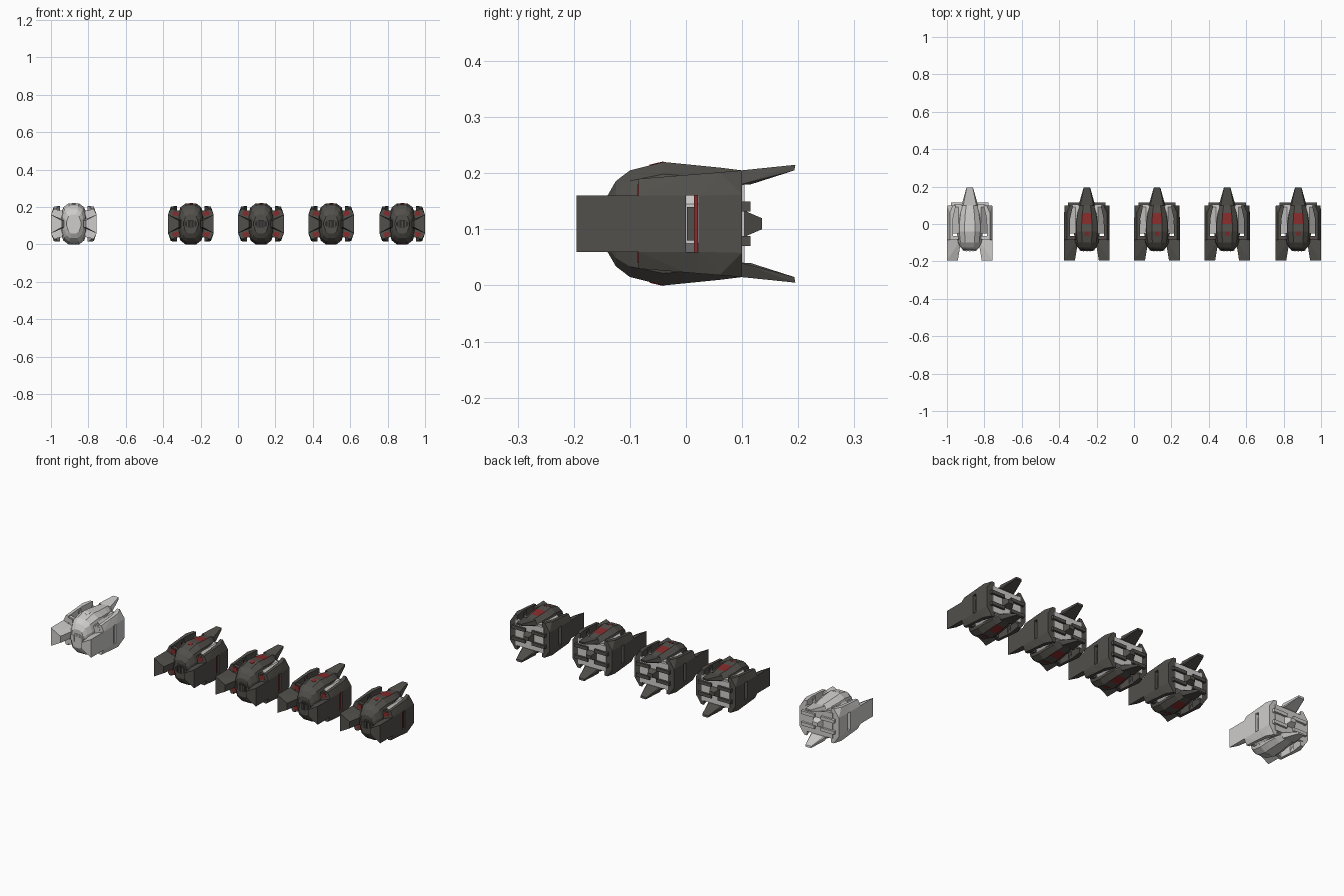
import bpy, bmesh, math

if "Cube" in bpy.data.objects:
    bpy.data.objects.remove(bpy.data.objects["Cube"])

MID = 0.11  # height of the symmetry plane


def material(name, rgb):
    m = bpy.data.materials.new(name)
    m.diffuse_color = (*rgb, 1)
    m.use_nodes = True
    m.node_tree.nodes["Principled BSDF"].inputs["Base Color"].default_value = m.diffuse_color
    return m


DARK = material("dark_gunmetal", (0.085, 0.08, 0.07))
RED = material("faded_red", (0.24, 0.025, 0.025))
PALE = material("pale_grey", (0.62, 0.61, 0.60))
BLACK = material("vent_black", (0.025, 0.025, 0.023))


def finish(name, bm, cx, mats):
    bmesh.ops.recalc_face_normals(bm, faces=bm.faces)
    me = bpy.data.meshes.new(name)
    bm.to_mesh(me)
    bm.free()
    for m in mats:
        me.materials.append(m)
    ob = bpy.data.objects.new(name, me)
    ob.location = (cx, 0, MID)
    bpy.context.collection.objects.link(ob)
    return ob


def hull(name, pts, cx, mat, sx=1, sz=1):
    """Convex solid around a few points, optionally mirrored."""
    bm = bmesh.new()
    for x, y, z in pts:
        bm.verts.new((x * sx, y, z * sz))
    bmesh.ops.convex_hull(bm, input=bm.verts)
    bmesh.ops.dissolve_limit(bm, angle_limit=0.01, verts=bm.verts, edges=bm.edges)
    return finish(name, bm, cx, [mat])


def box(name, x0, x1, y0, y1, z0, z1, cx, mat, sx=1, sz=1):
    return hull(name, [(x, y, z) for x in (x0, x1) for y in (y0, y1) for z in (z0, z1)],
                cx, mat, sx, sz)


def egg_body(cx, main, accent):
    rings = [(-.14, .035, .05), (-.125, .05, .076), (-.10, .062, .095), (-.04, .07, .11),
             (0, .07, .106), (.06, .06, .1), (.1, .046, .095)]
    n, k = 12, 0.7
    s = math.cos(math.pi / n) ** k

    def curve(t):
        return math.copysign(abs(t) ** k, t) / s

    bm = bmesh.new()
    loops = []
    for y, w, h in rings:
        angles = [2 * math.pi * (i + .5) / n for i in range(n)]
        loops.append([bm.verts.new((w * curve(math.cos(a)), y, h * curve(math.sin(a))))
                      for a in angles])
    for a, b in zip(loops, loops[1:]):
        for i in range(n):
            j = (i + 1) % n
            bm.faces.new((a[i], a[j], b[j], b[i]))
    bm.faces.new(loops[0])
    bm.faces.new(loops[-1])
    bm.normal_update()
    # worn red patch on the crown, top and bottom
    for f in bm.faces:
        c = f.calc_center_median()
        if 0 < c.y < .06 and abs(c.x) < .01:
            f.material_index = 1
    finish("egg_body", bm, cx, [main, accent])


def side_height(y):
    return .08 + (y + .085) / .185 * .015


def build_unit(cx, main, accent, vent):
    egg_body(cx, main, accent)

    # pale inner core seen between the shell and the side plates
    core = [(x * sx, y, z * sz) for x, z in ((.1, .035), (.06, .075))
            for y in (-.05, .09) for sx in (-1, 1) for sz in (-1, 1)]
    hull("inner_core", core, cx, PALE)
    box("rear_panel", -.085, .085, .09, .104, -.07, .07, cx, PALE)

    # nose vent: framed oval with slats
    def oval(w, h, y0, y1):
        return [(w * math.cos(i * math.pi / 4 + .39), y, h * math.sin(i * math.pi / 4 + .39))
                for i in range(8) for y in (y0, y1)]
    hull("vent_frame", oval(.043, .029, -.143, -.135), cx, main)
    hull("vent_opening", oval(.036, .022, -.145, -.14), cx, vent)
    for i in (-1, 0, 1):
        box("vent_slat", i * .017 - .003, i * .017 + .003, -.147, -.143, -.016, .016, cx, main)

    # rear hub point
    hull("rear_hub", [(x, y, z) for x, y, z in
                      ((-.03, .1, -.025), (.03, .1, -.025), (-.03, .1, .025), (.03, .1, .025),
                       (-.015, .135, -.01), (.015, .135, -.01),
                       (-.015, .135, .01), (.015, .135, .01))], cx, main)

    for sz in (1, -1):
        # tail fin
        hull("tail_fin", [(x * s, y, z) for s in (-1, 1) for x, y, z in
                          ((.045, .098, .07), (.035, .098, .095), (.035, .115, .07),
                           (.018, .193, .095), (.016, .195, .105))], cx, main, 1, sz)
        # small red chip ahead of the crown patch
        hull("crown_chip", [(x, y, z + d) for d in (0, .002) for x, y, z in
                            ((-.012, -.06, .1045), (.01, -.065, .103),
                             (.012, -.04, .109), (-.008, -.04, .109))], cx, accent, 1, sz)
        for sx in (1, -1):
            # rear bars and plate flange around the slot
            box("rear_bar", .02, .1, .09, .115, .022, .04, cx, main, sx, sz)
            y0, y1 = 0, .022
            hull("slot_flange", [(x - t, y, z) for t in (0, .018) for y in (y0, y1)
                                 for x, z in ((.122, .05), (.107, side_height(y)))],
                 cx, main, sx, sz)
            # bulkhead behind the prong with red inset
            hull("front_bulkhead", [(x, y, z) for y in (-.082, -.065) for x, z in
                                    ((.055, .015), (.112, .03), (.1, .078), (.06, .07))],
                 cx, main, sx, sz)
            hull("red_inset", [(x, y, z) for y in (-.086, -.08) for x, z in
                               ((.066, .042), (.1, .048), (.094, .07), (.068, .066))],
                 cx, accent, sx, sz)

    for sx in (1, -1):
        # side plate in front of and behind the slot
        front = [(x - t, y, z * s) for s in (1, -1) for t in (0, .016) for y in (-.085, 0)
                 for x, z in ((.122, .05), (.107, side_height(y)))]
        hull("side_plate_front", front, cx, main, sx)
        rear = [(x - t, y, z * s) for s in (1, -1) for t in (0, .016) for x, y, z in
                ((.122, .022, .05), (.107, .022, side_height(.022)), (.107, .06, side_height(.06)),
                 (.12, .1, .052), (.09, .1, .095))]
        hull("side_plate_rear", rear, cx, main, sx)
        # strut joining plate and body, with red strip inside the slot
        box("side_strut", .05, .108, .002, .02, -.03, .03, cx, main, sx)
        box("slot_strip", .106, .114, .014, .021, -.05, .05, cx, accent, sx)
        # forward prong, wedge shaped in section
        prong = [(x, y, z * s) for s in (1, -1) for x, y, z in
                 ((.122, -.195, .05), (.064, -.195, .018), (.122, -.08, .05), (.045, -.08, .018))]
        hull("front_prong", prong, cx, main, sx)


# one unpainted unit and four painted ones
build_unit(-.878, PALE, PALE, PALE)
for cx in (-.252, .123, .498, .878):
    build_unit(cx, DARK, RED, BLACK)
